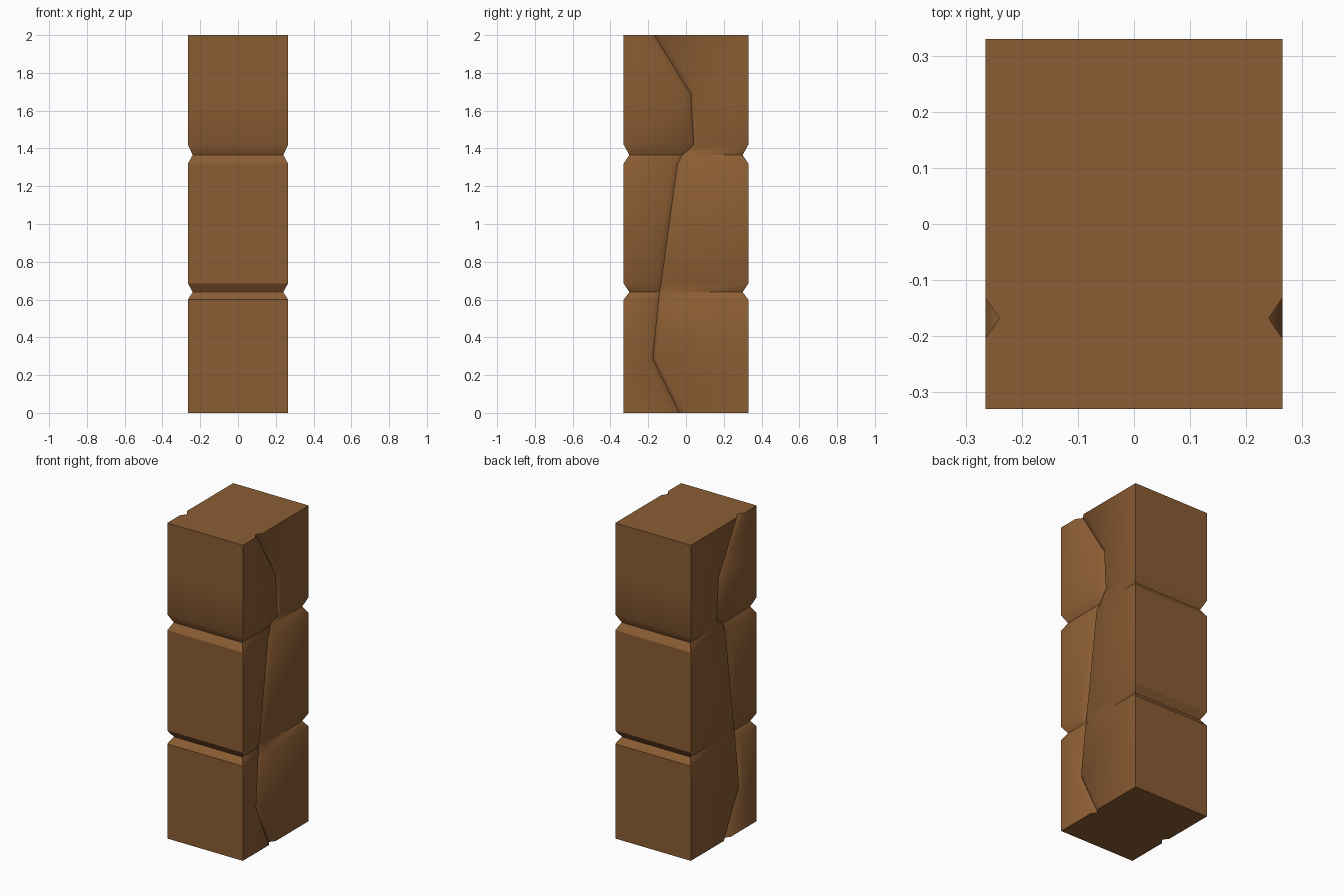
import bpy, bmesh, math

if "Cube" in bpy.data.objects:
    bpy.data.objects.remove(bpy.data.objects["Cube"])

HX, HY = 0.265, 0.33          # half width and half depth
GX, GY = 0.24, 0.30           # half sizes at the bottom of a groove

# levels: height, centre y of the side crack, half width of crack, groove bottom?
LEVELS = [
    (0.0, -0.035, 0.034, False),
    (0.29, -0.175, 0.022, False),
    (0.60, -0.145, 0.03, False),
    (0.64, -0.14, 0.03, True),
    (0.685, -0.132, 0.03, False),
    (1.32, -0.045, 0.03, False),
    (1.365, -0.02, 0.03, True),
    (1.42, 0.042, 0.025, False),
    (1.69, 0.025, 0.025, False),
    (2.0, -0.168, 0.037, False),
]


def section(cy, w, groove):
    """Outline of one level: a rectangle with a V crack in both sides."""
    x, y = (GX, GY) if groove else (HX, HY)
    right = [(x, -y), (x, cy - w), (GX, cy), (x, cy + w), (x, y)]
    return right + [(-px, py) for px, py in reversed(right)]


# stacked log body: loft the outlines and cap both ends
bm = bmesh.new()
rings = [[bm.verts.new((x, y, z)) for x, y in section(cy, w, g)]
         for z, cy, w, g in LEVELS]
n = len(rings[0])
for a, b in zip(rings, rings[1:]):
    for i in range(n):
        j = (i + 1) % n
        bm.faces.new((a[i], a[j], b[j], b[i]))
bm.faces.new(list(reversed(rings[0])))
bm.faces.new(rings[-1])
bmesh.ops.recalc_face_normals(bm, faces=bm.faces)

# soft crack lips on the sides, crisp corners and groove bottoms
bm.normal_update()
for f in bm.faces:
    f.smooth = True
for e in bm.edges:
    on_side = all(abs(f.normal.x) > 0.6 for f in e.link_faces)
    limit = 52 if on_side and e.calc_face_angle_signed(0) > 0 else 30
    e.smooth = e.calc_face_angle(0) < math.radians(limit)

mesh = bpy.data.meshes.new("cracked_block_pillar")
bm.to_mesh(mesh)
bm.free()
pillar = bpy.data.objects.new("cracked_block_pillar", mesh)
bpy.context.collection.objects.link(pillar)

brown = bpy.data.materials.new("brown")
brown.diffuse_color = (0.26, 0.11, 0.034, 1)
brown.use_nodes = True
brown.node_tree.nodes["Principled BSDF"].inputs["Base Color"].default_value = brown.diffuse_color
mesh.materials.append(brown)
